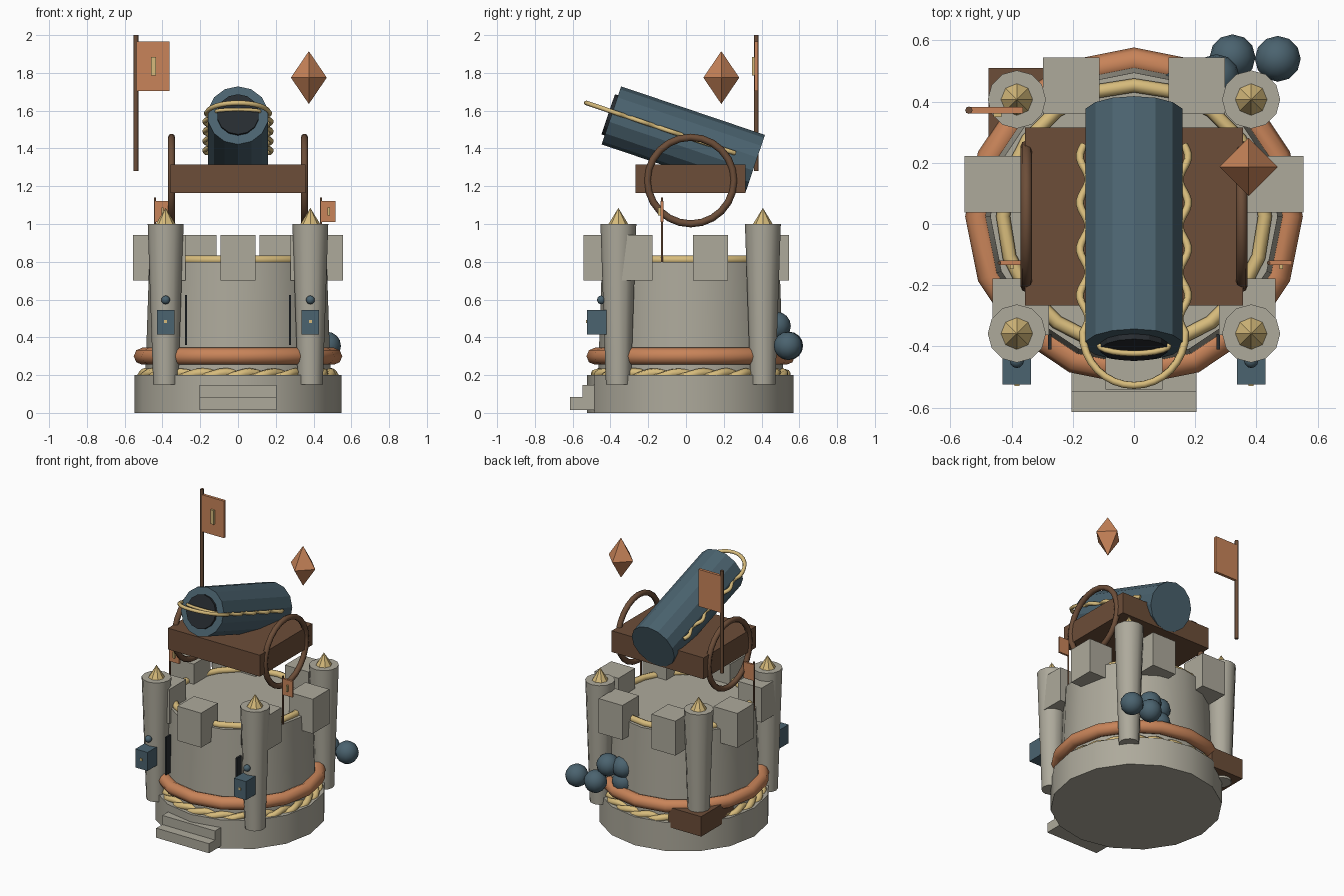
import bpy, math
from math import sin, cos, pi, radians
from mathutils import Vector, Matrix

if "Cube" in bpy.data.objects:
    bpy.data.objects.remove(bpy.data.objects["Cube"])

CY = 0.025  # castle axis in y

def mat(name, rgb):
    m = bpy.data.materials.new(name)
    m.diffuse_color = (*rgb, 1)
    m.use_nodes = True
    m.node_tree.nodes["Principled BSDF"].inputs["Base Color"].default_value = m.diffuse_color
    return m

STONE = mat("stone", (.42, .40, .33))
COPPER = mat("copper", (.58, .23, .10))
GOLD = mat("gold", (.68, .50, .20))
WOOD = mat("wood", (.15, .075, .04))
STEEL = mat("steel", (.07, .125, .16))
DARK = mat("dark", (.02, .025, .03))

def finish(name, m, smooth=None):
    o = bpy.context.object
    o.name = name
    o.data.materials.append(m)
    if smooth:
        bpy.ops.object.shade_smooth_by_angle(angle=radians(smooth))
    return o

def box(name, x, y, z, m):
    """Box from (min, max) ranges."""
    c = [(a + b) / 2 for a, b in (x, y, z)]
    bpy.ops.mesh.primitive_cube_add(size=1, location=c)
    o = finish(name, m)
    o.scale = [b - a for a, b in (x, y, z)]
    return o

def cone(name, x, y, z0, z1, r0, r1, n, m, smooth=None):
    bpy.ops.mesh.primitive_cone_add(vertices=n, radius1=r0, radius2=r1,
                                    depth=z1 - z0, location=(x, y, (z0 + z1) / 2))
    return finish(name, m, smooth)

def ring(name, loc, R, r, n, m, rot=(0, 0, 0), k=8):
    bpy.ops.mesh.primitive_torus_add(major_radius=R, minor_radius=r, major_segments=n,
                                     minor_segments=k, location=loc, rotation=rot)
    return finish(name, m, 50)

def ball(name, loc, r, m):
    bpy.ops.mesh.primitive_uv_sphere_add(segments=12, ring_count=8, radius=r, location=loc)
    return finish(name, m, 50)

def tube(name, pts, r, m, closed=False):
    cu = bpy.data.curves.new(name, 'CURVE')
    cu.dimensions = '3D'
    cu.bevel_depth = r
    cu.bevel_resolution = 1
    cu.use_fill_caps = True
    s = cu.splines.new('POLY')
    s.points.add(len(pts) - 1)
    for p, q in zip(s.points, pts):
        p.co = (*q, 1)
    s.use_cyclic_u = closed
    cu.materials.append(m)
    o = bpy.data.objects.new(name, cu)
    bpy.context.collection.objects.link(o)
    return o

# castle body
cone("base", 0, CY - .003, 0, .2, .547, .547, 16, STONE, 30)
cone("keep", 0, CY, .15, .8, .492, .47, 16, STONE, 30)
ring("copper_band", (0, CY, .3), .507, .045, 16, COPPER)
ring("parapet_ring", (0, CY, .81), .428, .023, 20, GOLD)

# twisted rope round the foot of the keep
for k in range(2):
    pts = []
    for i in range(96):
        a = 2 * pi * i / 96
        w = 12 * a + k * pi
        r = .492 + .016 * cos(w)
        pts.append((r * cos(a), CY + r * sin(a), .2 + .014 * sin(w)))
    tube("foot_rope", pts, .024, GOLD, True)

# seven merlons
for i in range(7):
    a = -pi / 2 + 2 * pi * i / 7
    x, y, h = .474 * cos(a), CY + .474 * sin(a), .0925
    box("merlon", (x - h, x + h), (y - h, y + h), (.70, .942), STONE)

# front steps
box("lower_step", (-.205, .205), (-.615, -.42), (.016, .083), STONE)
box("upper_step", (-.205, .205), (-.548, -.42), (.083, .147), STONE)

# corner turrets with gold spikes
for s in (-1, 1):
    for y in (-.358, .407):
        cone("turret", s * .383, y, .15, 1.0, .066, .095, 12, STONE, 35)
        cone("turret_spike", s * .383, y, 1.0, 1.085, .052, 0, 8, GOLD)
    # lanterns and slits on the front
    x = s * .383
    box("lantern", (x - .047, x + .047), (-.525, -.42), (.415, .545), STEEL)
    box("lantern_stud", (x - .008, x + .008), (-.53, -.52), (.475, .491), GOLD)
    ball("lantern_knob", (x, -.448, .598), .023, STEEL)
    box("arrow_slit", (s * .275 - .006, s * .275 + .006), (-.41, -.36), (.36, .625), DARK)
    # gun carriage wheels
    ring("wheel", (s * .352, CY, 1.23), .229, .019, 24, WOOD, (0, pi / 2, 0))

box("carriage_bed", (-.357, .357), (-.267, .315), (1.165, 1.315), WOOD)
box("crate", (-.475, -.22), (.15, .51), (.165, .305), WOOD)

# cannon barrel: local +z runs from breech to muzzle
breech, muzzle = Vector((0, .366, 1.318)), Vector((0, -.395, 1.575))
axis = (muzzle - breech).normalized()
L = (muzzle - breech).length
up = Vector((1, 0, 0)).cross(axis)
if up.z < 0:
    up = -up
frame = Matrix((Vector((1, 0, 0)), axis.cross(Vector((1, 0, 0))), axis)).transposed().to_4x4()
frame.translation = breech
barrel = cone("barrel", 0, 0, 0, L, .162, .162, 14, STEEL)
barrel.matrix_world = frame @ Matrix.Translation((0, 0, L / 2))
bore = cone("bore", 0, 0, 0, .1, .112, .112, 14, DARK)
bore.matrix_world = frame @ Matrix.Translation((0, 0, L - .032))

# rope weaving along both sides of the barrel and looping past the muzzle
def on_barrel(x, u):
    return breech + axis * u + Vector((x, 0, 0)) + up * .02

N = 40
side = [(.163 + .014 * sin(2 * pi * 4 * i / N), .12 + .64 * i / N) for i in range(N + 1)]
loop = [(.168 * cos(pi * i / 16), .77 + .18 * sin(pi * i / 16)) for i in range(17)]
path = side + loop + [(-x, u) for x, u in reversed(side)]
tube("barrel_rope", [on_barrel(x, u) for x, u in path], .013, GOLD)
tube("muzzle_rope", [on_barrel(.115 * cos(pi * i / 10), .81 + .03 * sin(pi * i / 10))
                     for i in range(11)], .01, GOLD)

# flags: pole foot, pole top, cloth size
def flag(name, x, y, z0, z1, pr, w, za, zb, t):
    cone(name + "_pole", x, y, z0, z1, pr, pr, 8, WOOD, 50)
    box(name + "_cloth", (x, x + w), (y - t, y + t), (za, zb), COPPER)
    cx, cz = x + w * .53, (za + zb) / 2
    box(name + "_patch", (cx - w * .075, cx + w * .075), (y - t - .013, y),
        (cz - (zb - za) * .19, cz + (zb - za) * .19), GOLD)

flag("main_flag", -.54, .372, 1.28, 2.0, .012, .177, 1.705, 1.965, .01)
for x in (-.44, .44):
    flag("small_flag", x, -.127, .8, 1.14, .006, .077, 1.01, 1.123, .007)

# floating crystal
bpy.ops.mesh.primitive_cone_add(vertices=4, radius1=.095, radius2=0, depth=.14,
                                end_fill_type='NOTHING', location=(.375, .187, 1.845))
crystal = finish("crystal", COPPER)
mir = crystal.modifiers.new("mirror", 'MIRROR')
mir.use_axis = (False, False, True)
for v in crystal.data.vertices:
    v.co.z += .07
crystal.location.z = 1.775

# cannonball heap behind the right turret
for p in ((.47, .54, .355), (.322, .545, .355), (.27, .48, .46), (.17, .45, .46), (.17, .45, .36)):
    ball("cannonball", p, .075, STEEL)
